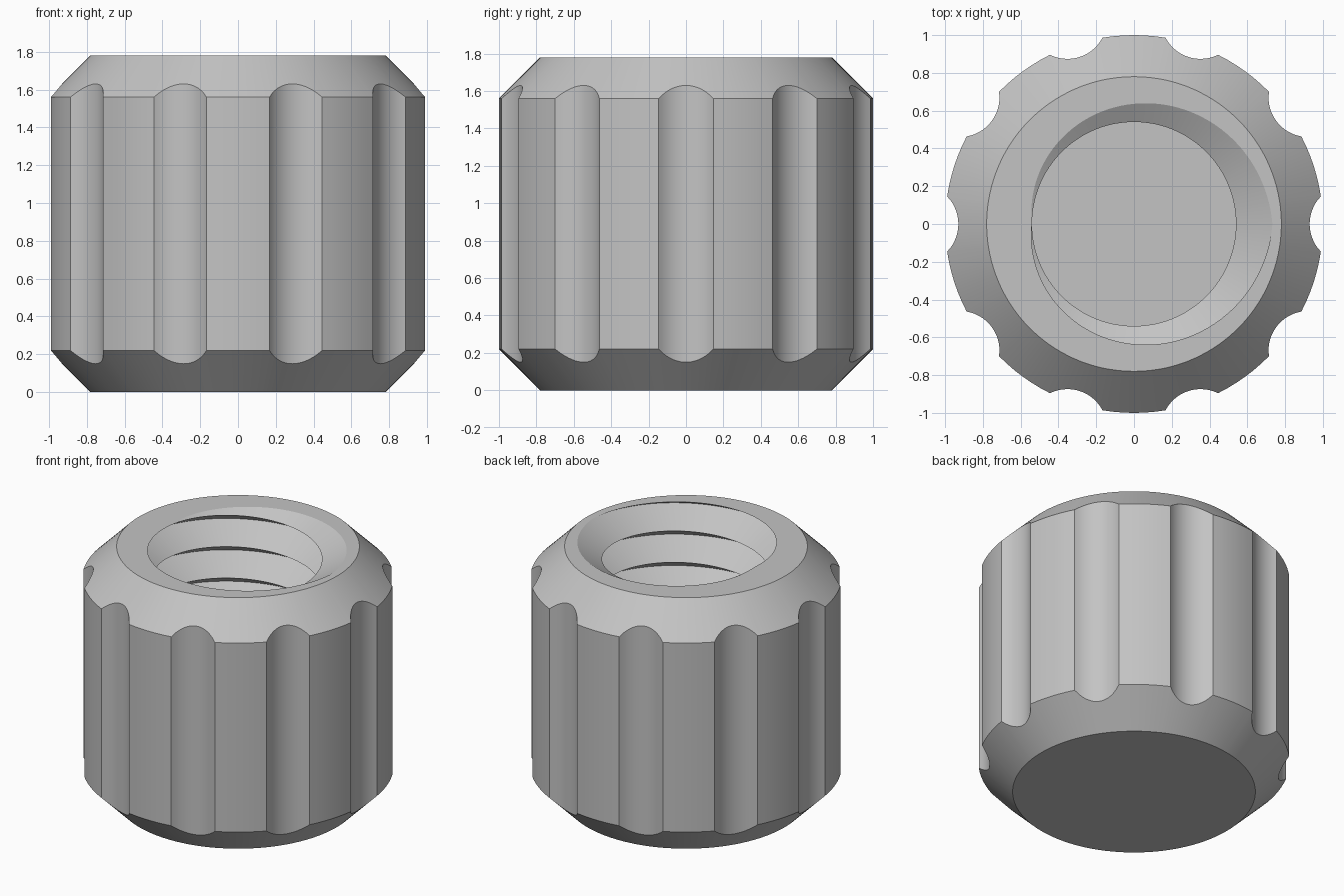
import bpy
import bmesh
import math

if "Cube" in bpy.data.objects:
    bpy.data.objects.remove(bpy.data.objects["Cube"], do_unlink=True)

# Overall sizes
HEIGHT = 1.78
RADIUS = 1.0
FACE_RADIUS = 0.78             # flat end faces; the chamfers are 45 degrees
FLUTES = 10
FLUTE_CENTRE, FLUTE_RADIUS = 1.14, 0.21

# Right-handed 60 degree thread in a blind bore
PITCH = HEIGHT / 8
MINOR = 0.54
DEPTH = PITCH * math.sqrt(3) / 2
HALF_TURNS = 13
FLOOR = HEIGHT - HALF_TURNS * PITCH / 2

# Half angle covered by one flute on the rim
FLUTE_HALF = math.acos((RADIUS ** 2 + FLUTE_CENTRE ** 2 - FLUTE_RADIUS ** 2)
                       / (2 * RADIUS * FLUTE_CENTRE))
SECTOR = 2 * math.pi / FLUTES


def rim_radius(offset):
    """Radius of the fluted wall at an angle away from a flute's centre line."""
    if abs(offset) >= FLUTE_HALF - 1e-6:
        return RADIUS
    side = FLUTE_CENTRE * math.sin(offset)
    return FLUTE_CENTRE * math.cos(offset) - math.sqrt(FLUTE_RADIUS ** 2 - side ** 2)


def bore_radius(angle, z):
    """Radius of the V thread at an angle and height."""
    turn = (z - HEIGHT) / PITCH - angle / (2 * math.pi)
    return MINOR + DEPTH * (1 - 2 * abs(turn - round(turn)))


def column(angle, rim):
    """Outline from the base centre, over the outside, down the bore to its floor."""
    chamfer = rim - FACE_RADIUS
    pts = [(0, 0), (FACE_RADIUS, 0), (rim, chamfer),
           (rim, HEIGHT - chamfer), (FACE_RADIUS, HEIGHT)]
    for row in range(HALF_TURNS + 3):
        z = HEIGHT + PITCH * (angle / (2 * math.pi) - row / 2)
        z = min(HEIGHT, max(FLOOR, z))
        pts.append((bore_radius(angle, z), z))
    pts.append((0, FLOOR))
    return [(r * math.cos(angle), r * math.sin(angle), z) for r, z in pts]


# Angles: fine steps across each flute, then steps across the land
offsets = [FLUTE_HALF * i / 8 for i in range(-8, 8)]
offsets += [FLUTE_HALF + (SECTOR - 2 * FLUTE_HALF) * i / 6 for i in range(6)]
steps = []
for k in range(FLUTES + 1):
    for off in offsets:
        angle = k * SECTOR + off
        if -1e-6 <= angle <= 2 * math.pi + 1e-6:
            steps.append((angle, rim_radius(off)))

# Sweep the outline round the axis and weld the seam and clamped thread rows
bm = bmesh.new()
columns = [[bm.verts.new(p) for p in column(a, r)] for a, r in steps]
for a, b in zip(columns, columns[1:]):
    for i in range(len(a) - 1):
        bm.faces.new((a[i], b[i], b[i + 1], a[i + 1]))
bmesh.ops.remove_doubles(bm, verts=bm.verts, dist=1e-5)
bmesh.ops.recalc_face_normals(bm, faces=bm.faces)

mesh = bpy.data.meshes.new("fluted_knob")
bm.to_mesh(mesh)
bm.free()
knob = bpy.data.objects.new("fluted_knob", mesh)
bpy.context.collection.objects.link(knob)

# Plain grey
grey = bpy.data.materials.new("plain_grey")
grey.use_nodes = True
colour = (0.55, 0.55, 0.55, 1)
grey.diffuse_color = colour
grey.node_tree.nodes["Principled BSDF"].inputs["Base Color"].default_value = colour
mesh.materials.append(grey)

# Smooth curved walls with crisp edges
bpy.ops.object.select_all(action='DESELECT')
knob.select_set(True)
bpy.context.view_layer.objects.active = knob
bpy.ops.object.shade_smooth_by_angle(angle=math.radians(25))
